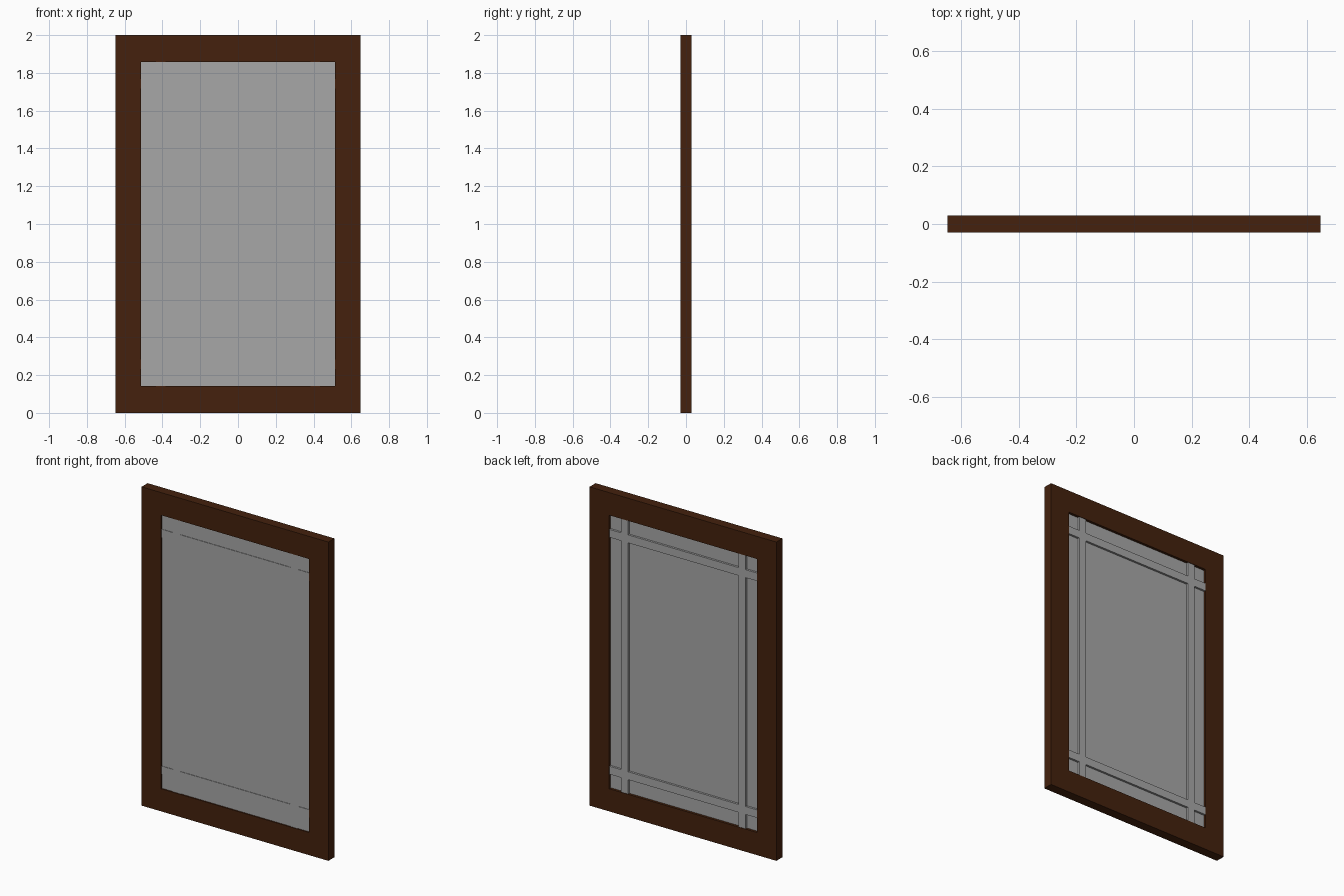
import bpy

if "Cube" in bpy.data.objects:
    bpy.data.objects.remove(bpy.data.objects["Cube"])


def material(name, rgb):
    m = bpy.data.materials.new(name)
    m.diffuse_color = (*rgb, 1.0)
    m.use_nodes = True
    m.node_tree.nodes["Principled BSDF"].inputs["Base Color"].default_value = m.diffuse_color
    return m


wood = material("dark brown wood", (0.058, 0.0155, 0.004))
grey = material("grey glass", (0.39, 0.39, 0.39))


def box(name, x, y, z, mat):
    """Box spanning the given (min, max) ranges."""
    bpy.ops.mesh.primitive_cube_add(size=1, location=[(a + b) / 2 for a, b in (x, y, z)])
    ob = bpy.context.object
    ob.name = name
    ob.scale = [b - a for a, b in (x, y, z)]
    bpy.ops.object.transform_apply(location=False, rotation=False, scale=True)
    ob.data.materials.append(mat)
    return ob


W, D, H = 0.648, 0.03, 2.0      # half width, half depth, height
IX, IZ = 0.513, 0.142           # opening half width, rail height
BAR = 0.05                      # glazing bar width
BX, BZ = 0.408, 0.257           # glazing bar centres

# Outer frame: full-width rails with stiles between them
box("bottom_rail", (-W, W), (-D, D), (0, IZ), wood)
box("top_rail", (-W, W), (-D, D), (H - IZ, H), wood)
for side, s in (("left", -1), ("right", 1)):
    box(side + "_stile", sorted((s * IX, s * W)), (-D, D), (IZ, H - IZ), wood)

# Pane, set slightly back from both faces
box("pane", (-IX, IX), (-0.022, 0.014), (IZ, H - IZ), grey)

# Glazing bars crossing near the corners, proud mainly at the back
zs = (BZ, H - BZ)
for label, z in zip(("lower", "upper"), zs):
    box(label + "_glazing_bar", (-IX, IX), (-0.025, 0.027), (z - BAR / 2, z + BAR / 2), grey)
spans = ((IZ, BZ - BAR / 2), (BZ + BAR / 2, H - BZ - BAR / 2), (H - BZ + BAR / 2, H - IZ))
for side, s in (("left", -1), ("right", 1)):
    for label, span in zip(("lower", "middle", "upper"), spans):
        box(f"{side}_{label}_upright_bar", (s * BX - BAR / 2, s * BX + BAR / 2),
            (-0.025, 0.027), span, grey)
